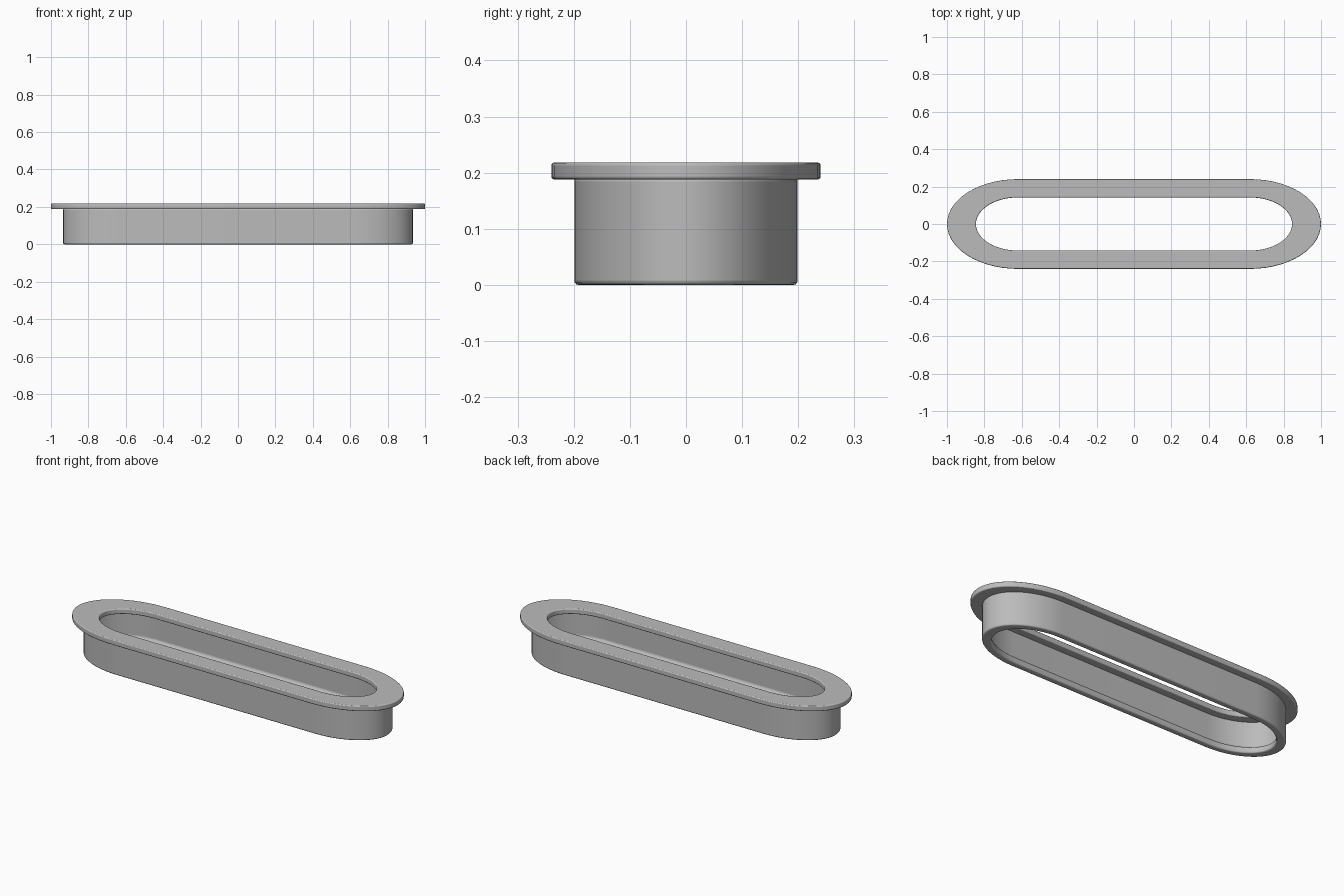
import bpy, bmesh, math

STRAIGHT = 0.62   # half-length of the straight sides
STRETCH = 1.583   # end-curve depth relative to half-width
STEPS = 28        # segments per rounded end

cube = bpy.data.objects.get("Cube")
if cube:
    bpy.data.objects.remove(cube, do_unlink=True)

grey = bpy.data.materials.new("satin_grey")
grey.use_nodes = True
colour = (0.5, 0.5, 0.5, 1)
grey.diffuse_color = colour
grey.node_tree.nodes["Principled BSDF"].inputs["Base Color"].default_value = colour


def outline(half_width):
    """Long slot outline with elliptical ends."""
    points = []
    for side in (1, -1):
        for i in range(STEPS + 1):
            a = math.pi * (i / STEPS - 0.5)
            points.append((side * (STRAIGHT + STRETCH * half_width * math.cos(a)),
                           side * half_width * math.sin(a)))
    return points


def slot_ring(name, section, bevel):
    """Sweep a closed (half-width, height) section around the slot outline."""
    bm = bmesh.new()
    loops = [[bm.verts.new((x, y, z)) for x, y in outline(w)] for w, z in section]
    for k, loop in enumerate(loops):
        following = loops[(k + 1) % len(loops)]
        for i in range(len(loop)):
            j = (i + 1) % len(loop)
            bm.faces.new((loop[i], loop[j], following[j], following[i]))
    bmesh.ops.recalc_face_normals(bm, faces=bm.faces)
    mesh = bpy.data.meshes.new(name)
    bm.to_mesh(mesh)
    bm.free()
    mesh.materials.append(grey)
    obj = bpy.data.objects.new(name, mesh)
    bpy.context.collection.objects.link(obj)

    # Softly rounded rims
    mod = obj.modifiers.new("rounded_edges", "BEVEL")
    mod.width = bevel
    mod.segments = 3
    mod.limit_method = "ANGLE"
    mod.angle_limit = math.radians(40)

    bpy.ops.object.select_all(action="DESELECT")
    obj.select_set(True)
    bpy.context.view_layer.objects.active = obj
    bpy.ops.object.shade_smooth_by_angle(angle=math.radians(35))
    return obj


# Flat top flange, overhanging the sleeve inside and out
slot_ring("top_flange",
          [(0.24, 0.188), (0.24, 0.218), (0.142, 0.218), (0.142, 0.188)], 0.005)

# Thin sleeve with a small inner bead at its foot
slot_ring("sleeve",
          [(0.199, 0.0), (0.199, 0.192), (0.184, 0.192),
           (0.184, 0.045), (0.164, 0.032), (0.164, 0.0)], 0.008)
